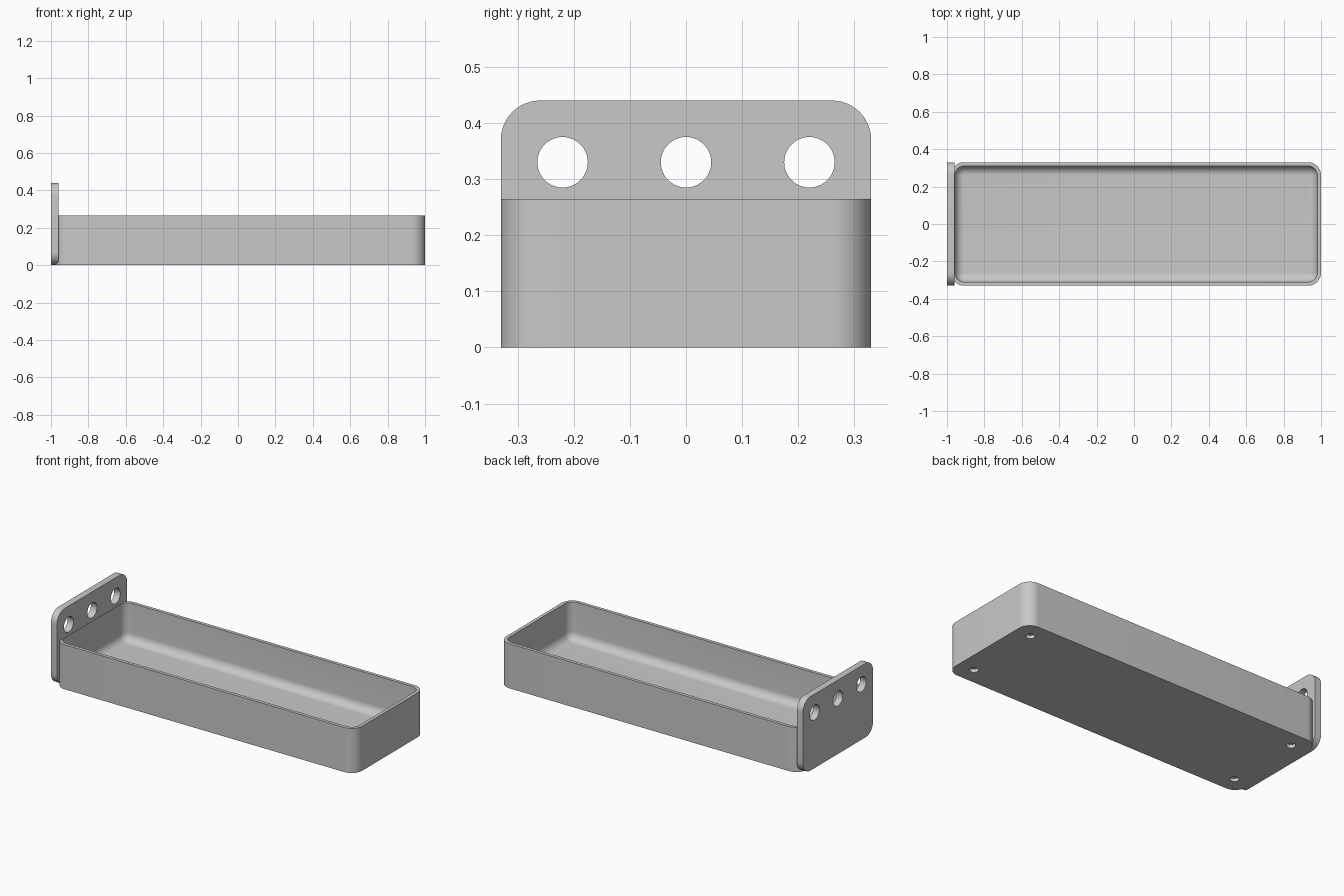
import bpy, bmesh, math
from mathutils import Matrix

if "Cube" in bpy.data.objects:
    bpy.data.objects.remove(bpy.data.objects["Cube"])

grey = bpy.data.materials.new("plain_grey")
grey.use_nodes = True
colour = (0.58, 0.58, 0.58, 1)
grey.diffuse_color = colour
grey.node_tree.nodes["Principled BSDF"].inputs["Base Color"].default_value = colour

WALL, FLOOR, RIM = 0.02, 0.04, 0.265
CORNER, FILLET = 0.07, 0.048
LEFT_END, RIGHT_END, HALF_DEPTH = -0.978, 1.0, 0.33
PLATE_BACK, PLATE_FACE, PLATE_TOP = -1.0, -0.96, 0.44


def rounded_rect(u0, u1, v0, v1, r, steps=12):
    """Outline of a rectangle with rounded corners, counter-clockwise."""
    points = []
    corners = [(u1 - r, v1 - r), (u0 + r, v1 - r), (u0 + r, v0 + r), (u1 - r, v0 + r)]
    for quarter, (cu, cv) in enumerate(corners):
        for i in range(steps + 1):
            a = math.pi / 2 * (quarter + i / steps)
            points.append((cu + r * math.cos(a), cv + r * math.sin(a)))
    return points


def loft(name, rings):
    """Join matching rings into a closed solid."""
    bm = bmesh.new()
    loops = [[bm.verts.new(p) for p in ring] for ring in rings]
    n = len(loops[0])
    for low, high in zip(loops, loops[1:]):
        for i in range(n):
            j = (i + 1) % n
            bm.faces.new((low[i], low[j], high[j], high[i]))
    bm.faces.new(loops[0][::-1])
    bm.faces.new(loops[-1])
    bmesh.ops.recalc_face_normals(bm, faces=bm.faces)
    return finish(name, bm)


def finish(name, bm):
    mesh = bpy.data.meshes.new(name)
    bm.to_mesh(mesh)
    bm.free()
    mesh.materials.append(grey)
    obj = bpy.data.objects.new(name, mesh)
    bpy.context.collection.objects.link(obj)
    return obj


def drill(target, name, centres, radius, length, axis):
    """Cut round holes along an axis with one hidden cutter."""
    bm = bmesh.new()
    turn = Matrix.Rotation(math.pi / 2, 4, "Y") if axis == "X" else Matrix()
    for c in centres:
        bmesh.ops.create_cone(bm, cap_ends=True, segments=48, radius1=radius, radius2=radius,
                              depth=length, matrix=Matrix.Translation(c) @ turn)
    cutter = finish(name, bm)
    cutter.hide_render = True
    cutter.hide_set(True)
    cut = target.modifiers.new("holes", "BOOLEAN")
    cut.operation = "DIFFERENCE"
    cut.solver = "EXACT"
    cut.object = cutter


def smooth(obj):
    bpy.ops.object.select_all(action="DESELECT")
    obj.select_set(True)
    bpy.context.view_layer.objects.active = obj
    bpy.ops.object.shade_smooth_by_angle(angle=math.radians(30))


# Tray: outer wall, rim, then the cavity curving into the floor
def tray_ring(inset, z):
    outline = rounded_rect(LEFT_END + inset, RIGHT_END - inset,
                           -HALF_DEPTH + inset, HALF_DEPTH - inset, CORNER - inset)
    return [(x, y, z) for x, y in outline]


rings = [tray_ring(0, 0), tray_ring(0, RIM), tray_ring(WALL, RIM)]
for i in range(11):
    a = math.pi / 2 * i / 10
    rings.append(tray_ring(WALL + FILLET * (1 - math.cos(a)),
                           FLOOR + FILLET * (1 - math.sin(a))))
tray = loft("tray", rings)
smooth(tray)

# Shallow round recesses under the tray corners
feet = [(x, y, 0) for x in (LEFT_END + 0.1, RIGHT_END - 0.1) for y in (-0.23, 0.23)]
drill(tray, "recess_cutter", feet, 0.025, 0.04, "Z")

# Mounting plate with three through holes
outline = rounded_rect(-HALF_DEPTH, HALF_DEPTH, 0, PLATE_TOP, CORNER)
plate = loft("mounting_plate", [[(x, y, z) for y, z in outline] for x in (PLATE_BACK, PLATE_FACE)])
smooth(plate)
holes = [((PLATE_BACK + PLATE_FACE) / 2, y, 0.33) for y in (-0.22, 0, 0.22)]
drill(plate, "hole_cutter", holes, 0.045, 0.2, "X")
